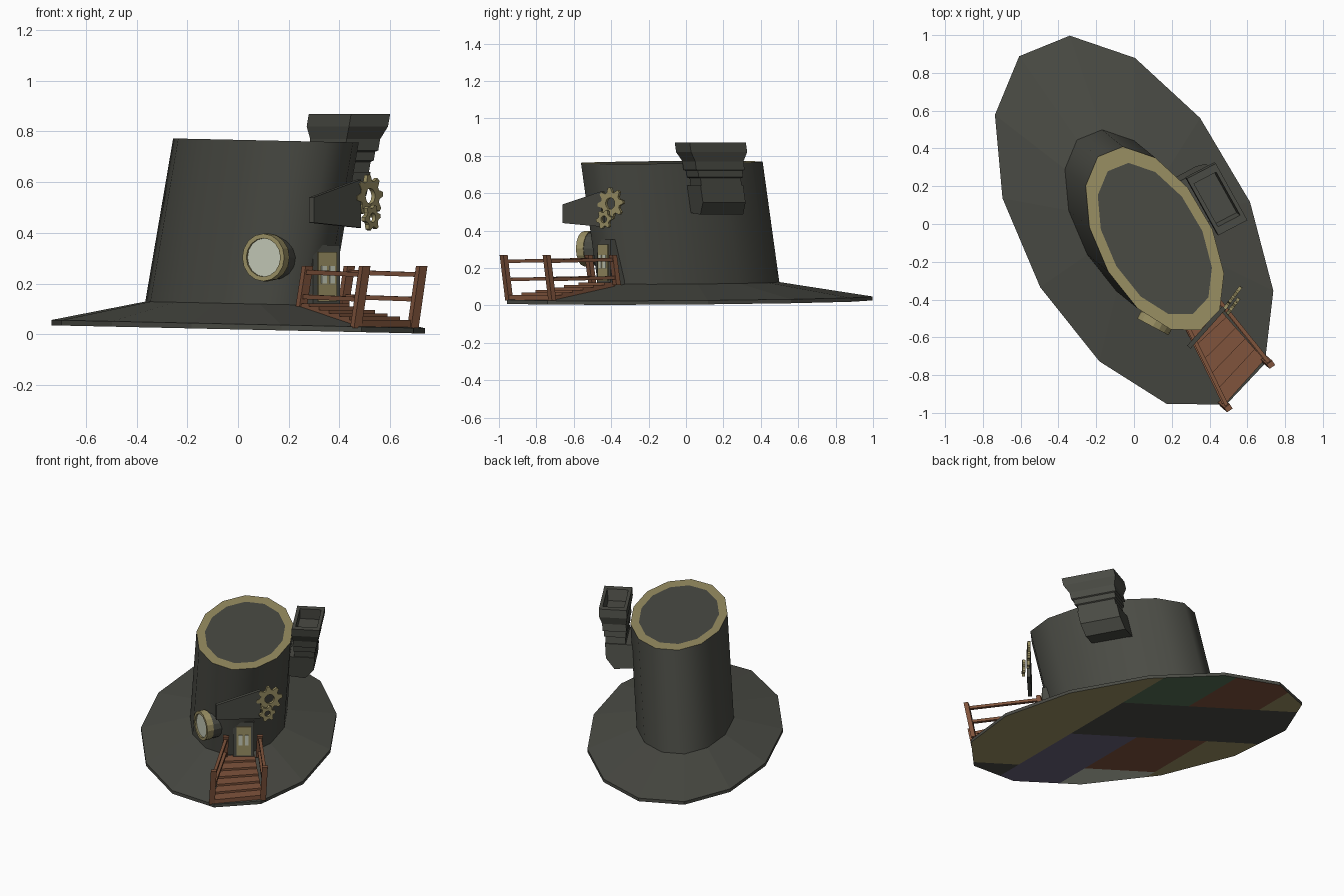
import bpy, bmesh, math
from mathutils import Vector as V

if "Cube" in bpy.data.objects:
    bpy.data.objects.remove(bpy.data.objects["Cube"])


def material(name, rgb):
    m = bpy.data.materials.new(name)
    m.diffuse_color = (*rgb, 1)
    m.use_nodes = True
    m.node_tree.nodes["Principled BSDF"].inputs["Base Color"].default_value = m.diffuse_color
    return m


FELT = material("dark felt", (.068, .07, .058))
BRASS = material("dull brass", (.32, .275, .125))
WOOD = material("brown wood", (.215, .088, .045))
GLASS = material("pale glass", (.55, .58, .47))
PURPLE = material("purple patch", (.14, .12, .20))
GREEN = material("green patch", (.09, .16, .09))


def make(name, verts, faces, mat, smooth=False):
    me = bpy.data.meshes.new(name)
    me.from_pydata([tuple(v) for v in verts], [], faces)
    bm = bmesh.new()
    bm.from_mesh(me)
    bmesh.ops.recalc_face_normals(bm, faces=bm.faces)
    bm.to_mesh(me)
    bm.free()
    me.materials.append(mat)
    ob = bpy.data.objects.new(name, me)
    bpy.context.collection.objects.link(ob)
    for p in me.polygons:
        p.use_smooth = smooth
    return ob


def loft(name, rings, mat, start=True, end=True, loop=False, smooth=False):
    """Skin a list of equal rings; loop joins the last ring to the first."""
    n, k = len(rings[0]), len(rings)
    faces = []
    for i in range(k if loop else k - 1):
        a, b = i * n, (i + 1) % k * n
        faces += [(a + j, a + (j + 1) % n, b + (j + 1) % n, b + j) for j in range(n)]
    if start and not loop:
        faces.append(tuple(range(n)))
    if end and not loop:
        faces.append(tuple(range((k - 1) * n, k * n)))
    return make(name, [p for r in rings for p in r], faces, mat, smooth)


# the whole hat is a skewed, slightly tilted 13-sided oval
A, B = V((-.34, .99)), V((.66, -.01))


def lean(z):
    return V((.17, -.138)) * (z - .12)


def oval(r, z, shift=True):
    out = []
    for i in range(13):
        t = math.tau * i / 13
        p = V((0, .007)) + r * (A * math.cos(t) + B * math.sin(t))
        if shift:
            p += lean(z)
        out.append(V((p.x, p.y, z - .022 * p.x)))
    return out


# brim and crown
loft("brim", [oval(1, .019, False), oval(1, .04, False), oval(.49, .122, False)], FELT, start=False)
loft("crown", [oval(.497, .115), oval(.497, .767)], FELT, start=False, end=False, smooth=True)
loft("crown_trim", [oval(.497, .767), oval(.41, .767)], BRASS, start=False, end=False)
loft("crown_lid", [oval(.41, .767), oval(.2, .767)], FELT, start=False)

# patchwork underside: one sheet cut by a skewed grid
PATCH = [FELT, BRASS, WOOD, GLASS, PURPLE, GREEN]
GRID = [  # columns from +x to -x, rows from back to front
    [1, 1, 1, 1, 0],
    [4, 5, 0, 4, 4],
    [3, 2, 0, 2, 3],
    [3, 1, 0, 1, 1]]
XS, WS = (.28, -.07, -.44), (.9, .4, -.1, -.6)
ob = make("patchwork_lining", oval(1, .019, False), [tuple(range(12, -1, -1))], FELT)
for m in PATCH[1:]:
    ob.data.materials.append(m)
bm = bmesh.new()
bm.from_mesh(ob.data)
cuts = [((x, 0, 0), (1, 0, 0)) for x in XS] + [((0, w, 0), (.62, 1, 0)) for w in WS]
for co, no in cuts:
    bmesh.ops.bisect_plane(bm, geom=bm.verts[:] + bm.edges[:] + bm.faces[:], plane_co=co, plane_no=no)
for f in bm.faces:
    c = f.calc_center_median()
    f.material_index = GRID[sum(c.x < x for x in XS)][sum(c.y + .62 * c.x < w for w in WS)]
    if f.normal.z > 0:
        f.normal_flip()
bm.to_mesh(ob.data)
bm.free()

# chimney: stepped, flared rectangle with an elbow into the crown
L, S = V((.0835, -.15)), V((.077, .04))


def rect(z, s):
    c = V((.44, .13)) + lean(z) - lean(.87)
    return [(c + s * (i * L + j * S)).to_3d() + V((0, 0, z)) for i, j in ((-1, -1), (1, -1), (1, 1), (-1, 1))]


loft("chimney", [rect(z, s) for z, s in (
    (.62, .72), (.68, .72), (.685, .79), (.72, .79), (.725, .86), (.77, .86),
    (.82, 1), (.87, 1), (.87, .76), (.80, .72))], FELT)
rings = []
for i in (-.76, .76):
    ring = []
    for s, z in ((.76, .64), (.76, .55), (.2, .485), (-1.7, .5), (-1.7, .64)):
        c = V((.44, .13)) + lean(z) - lean(.87) + i * L + s * S
        ring.append(V((c.x, c.y, z)))
    rings.append(ring)
loft("chimney_elbow", rings, FELT)


# parts lying on upright planes: u is the sideways axis, n the outward one
def axes(u):
    u = V((u[0], u[1], 0)).normalized()
    return u, u.cross(V((0, 0, 1)))


def flat_ring(c, u, n, radii, d):
    k = len(radii)
    return [V(c) + n * d + r * (u * math.cos(math.tau * i / k) + V((0, 0, math.sin(math.tau * i / k))))
            for i, r in enumerate(radii)]


def annulus(name, c, u, outer, inner, d, mat):
    u, n = axes(u)
    hole = [inner] * len(outer)
    return loft(name, [flat_ring(c, u, n, r, e) for r, e in
                       ((hole, d), (outer, d), (outer, -d), (hole, -d))], mat, loop=True)


def gear(name, c, r, teeth):
    annulus(name, c, (.6, .8), [r, r, r * .72, r * .72] * teeth, r * .36, .009, BRASS)


def panel(name, c, u, pts, d0, d1, mat):
    u, n = axes(u)
    return loft(name, [[V(c) + u * x + V((0, 0, z)) + n * d for x, z in pts] for d in (d0, d1)], mat)


def box_pts(x0, x1, z0, z1):
    return [(x0, z0), (x1, z0), (x1, z1), (x0, z1)]


# gears on their pointed board
gear("large_gear", (.515, -.40, .545), .085, 8)
gear("small_gear", (.525, -.435, .46), .052, 6)
panel("sign_board", (.39, -.54, 0), (.21, .235),
      [(-.15, .44), (.13, .42), (.13, .61), (-.15, .54)], -.012, .012, FELT)

# round window
u, n = axes((.88, -.47))
W = (.11, -.525, .303)
annulus("window_frame", W, u, [.094] * 16, .076, .022, BRASS)
loft("window_pane", [flat_ring(W, u, n, [.08] * 16, d) for d in (-.05, .012)], GLASS)
loft("window_backing", [flat_ring(W, u, n, [.09] * 16, d) for d in (-.08, -.01)], FELT)

# door with frame and two small panes
DU, DC = (.82, .57), (.35, -.44, 0)
panel("door_frame", DC, DU, box_pts(-.065, .065, .11, .352), -.09, .0, FELT)
panel("door", DC, DU, box_pts(-.045, .045, .13, .325), 0, .008, BRASS)
for k in (-1, 1):
    panel("door_pane", DC, DU, box_pts(k * .02 - .012, k * .02 + .012, .2, .27), .008, .012, GLASS)

# stairs on the brim
IN, OUT = (V((.24, -.50)), V((.39, -.38))), (V((.48, -.955)), V((.69, -.72)))
STEPS = 6
for i in range(STEPS):
    q = [IN[k].lerp(OUT[k], (i + e) / STEPS) for k, e in ((0, 0), (1, 0), (1, 1), (0, 1))]
    z = .122 - .078 * (i + .5) / STEPS
    loft("stair_tread", [[V((p.x, p.y, h)) for p in q] for h in (z - .028, z + .006)], WOOD)


# railings: leaning posts and two level rails on each side
def bar(name, p, q, w, h):
    p, q = V(p), V(q)
    d = (q - p).normalized()
    a = d.cross(V((0, 0, 1))) if abs(d.z) < .7 else V((.83, .55, 0))
    b = V((0, 0, 1)) if abs(d.z) < .7 else V((.55, -.83, 0))
    loft(name, [[c + a * i * w + b * j * h for i, j in ((-1, -1), (1, -1), (1, 1), (-1, 1))]
                for c in (p, q)], WOOD)


for k in (0, 1):
    inner, outer = (V((.25, -.5)), V((.415, -.37)))[k], (V((.465, -.945)), V((.69, -.715)))[k]
    for p, z0 in ((inner, .11), (outer, .025)):
        t = p + V((.035, -.03)) * (1 if p is outer else .7)
        bar("rail_post", (p.x, p.y, z0), (t.x, t.y, .27), .018, .014)
    for z in (.143, .24):
        s = V((.17, -.14)) * (z - .05)
        a, b = inner + s * .7, outer + s
        bar("hand_rail", (a.x, a.y, z + .005), (b.x, b.y, z - .005), .01, .009)
